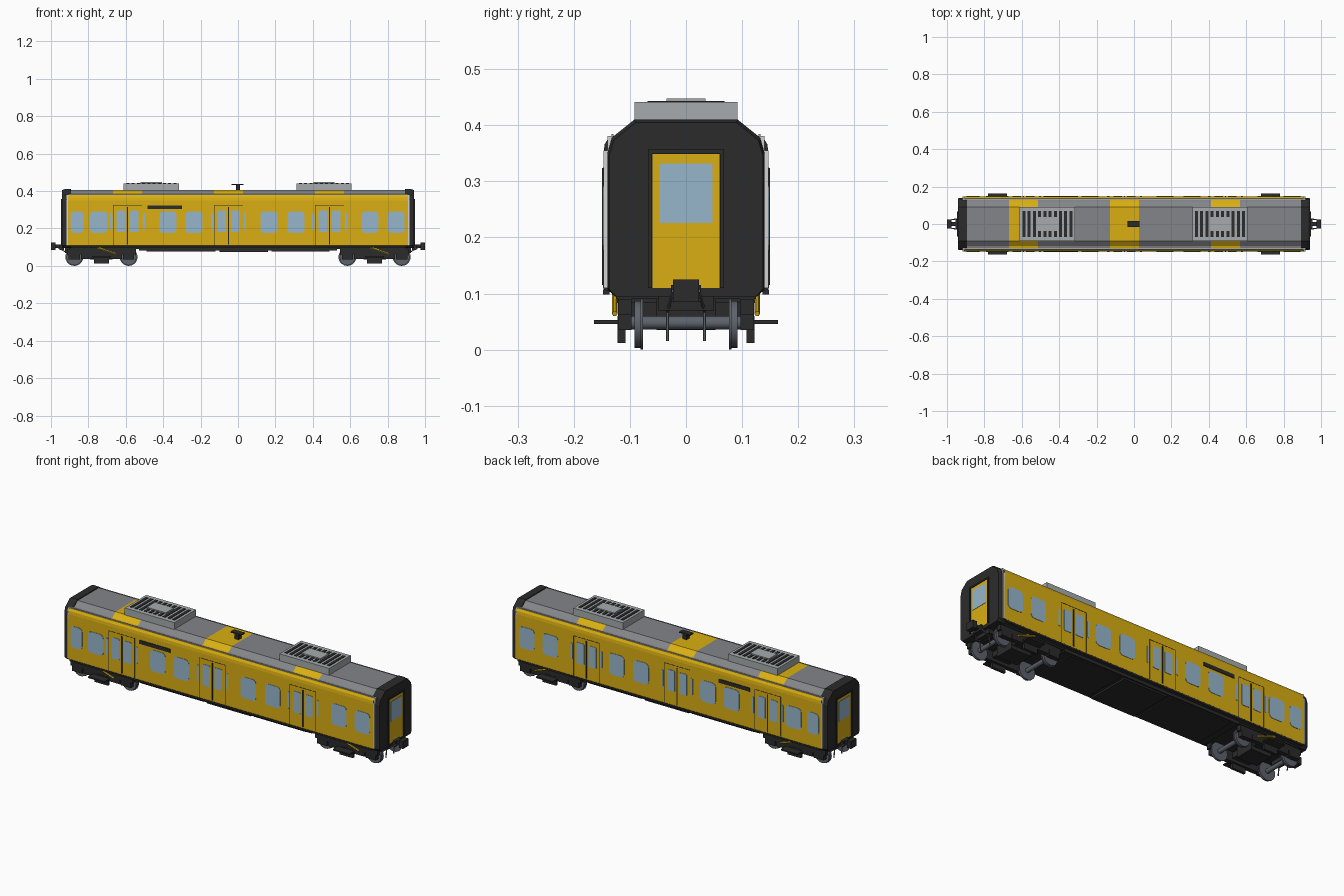
import bpy, bmesh, math
from mathutils import Matrix, Vector

if "Cube" in bpy.data.objects:
    bpy.data.objects.remove(bpy.data.objects["Cube"])


def material(name, r, g, b):
    m = bpy.data.materials.new(name)
    m.diffuse_color = (r, g, b, 1)
    m.use_nodes = True
    m.node_tree.nodes["Principled BSDF"].inputs["Base Color"].default_value = m.diffuse_color
    return m


YELLOW = material("yellow paint", 0.70, 0.43, 0.006)
ROOF = material("roof grey", 0.23, 0.235, 0.25)
LIGHT = material("light grey", 0.38, 0.41, 0.42)
BLACK = material("black", 0.024, 0.024, 0.025)
GLASS = material("pale blue glass", 0.31, 0.47, 0.60)
WHITE = material("off white", 0.65, 0.65, 0.65)
STEEL = material("wheel steel", 0.11, 0.125, 0.15)


def finish(name, bm, *mats, smooth=False):
    bmesh.ops.recalc_face_normals(bm, faces=bm.faces)
    me = bpy.data.meshes.new(name)
    bm.to_mesh(me)
    bm.free()
    for m in mats:
        me.materials.append(m)
    ob = bpy.data.objects.new(name, me)
    bpy.context.collection.objects.link(ob)
    if smooth:
        bpy.context.view_layer.objects.active = ob
        ob.select_set(True)
        bpy.ops.object.shade_smooth_by_angle(angle=math.radians(35))
        ob.select_set(False)
    return ob


def boxes(name, mat, *specs):
    """One object from boxes given as (x0, x1, y0, y1, z0, z1)."""
    bm = bmesh.new()
    for x0, x1, y0, y1, z0, z1 in specs:
        c = Vector((x0 + x1, y0 + y1, z0 + z1)) / 2
        s = Matrix.Diagonal((x1 - x0, y1 - y0, z1 - z0, 1))
        bmesh.ops.create_cube(bm, size=1, matrix=Matrix.Translation(c) @ s)
    return finish(name, bm, mat)


def loft_x(bm, rings):
    """Skin (x, [(y, z), ...]) cross-sections along x and cap both ends."""
    loops = [[bm.verts.new((x, y, z)) for y, z in pts] for x, pts in rings]
    n = len(loops[0])
    for a, b in zip(loops, loops[1:]):
        for i in range(n):
            bm.faces.new((a[i], a[(i + 1) % n], b[(i + 1) % n], b[i]))
    bm.faces.new(loops[0])
    bm.faces.new(loops[-1])


def symmetric(half):
    return half + [(-y, z) for y, z in reversed(half)]


def rounded_plate(bm, cx, cz, w, h, r, y0, y1):
    """Rounded rectangle in xz, thick between y0 and y1."""
    pts = []
    for k, (sx, sz) in enumerate(((1, 1), (-1, 1), (-1, -1), (1, -1))):
        for j in range(4):
            a = math.radians(90 * k + 30 * j)
            pts.append((cx + sx * (w / 2 - r) + r * math.cos(a),
                        cz + sz * (h / 2 - r) + r * math.sin(a)))
    a = [bm.verts.new((x, y0, z)) for x, z in pts]
    b = [bm.verts.new((x, y1, z)) for x, z in pts]
    n = len(pts)
    for i in range(n):
        bm.faces.new((a[i], a[(i + 1) % n], b[(i + 1) % n], b[i]))
    bm.faces.new(a)
    bm.faces.new(b)


def cylinder(bm, p, axis, r, length, seg=20):
    rot = Vector((0, 0, 1)).rotation_difference(Vector(axis)).to_matrix().to_4x4()
    bmesh.ops.create_cone(bm, cap_ends=True, segments=seg, radius1=r, radius2=r,
                          depth=length, matrix=Matrix.Translation(p) @ rot)


def rod(bm, a, b, r):
    a, b = Vector(a), Vector(b)
    cylinder(bm, (a + b) / 2, b - a, r, (b - a).length, 6)


DOORS = (-0.59, -0.05, 0.49)
SIDES = (-1, 1)
W = 0.147

# Car body with grey roof, yellow bands above the doors and a black underside
section = symmetric([(0.125, 0.098), (W, 0.108), (W, 0.35), (0.145, 0.366),
                     (0.137, 0.379), (0.118, 0.383), (0.09, 0.405)])
cuts = [-0.91] + [d + s * 0.077 for d in DOORS for s in SIDES] + [0.91]
bm = bmesh.new()
loft_x(bm, [(x, section) for x in cuts])
for f in bm.faces:
    c = f.calc_center_median()
    band = any(abs(c.x - d) < 0.05 for d in DOORS)
    if c.z > 0.38 and not band:
        f.material_index = 1
    elif c.z < 0.105 or abs(c.x) > 0.9:
        f.material_index = 2
finish("body", bm, YELLOW, ROOF, BLACK)

# Gutters and sills along both sides
boxes("gutters", LIGHT, *[(-0.905, 0.905, s * 0.131 - 0.002, s * 0.131 + 0.002, 0.378, 0.384)
                          for s in SIDES])
boxes("sills", BLACK, *[(-0.9, 0.9, s * 0.142 - 0.006, s * 0.142 + 0.006, 0.098, 0.107)
                        for s in SIDES])

# Black end caps, tapering slightly toward the outer face
outer = symmetric([(0.125, 0.095), (0.137, 0.108), (0.137, 0.345), (0.129, 0.373), (0.09, 0.405)])
inner = symmetric([(0.127, 0.095), (0.14, 0.108), (0.14, 0.35), (0.132, 0.378), (0.092, 0.41)])
for s in SIDES:
    bm = bmesh.new()
    loft_x(bm, [(s * 0.893, inner), (s * 0.928, inner), (s * 0.94, outer)])
    finish("end_cap", bm, BLACK)
    # End door with frame and window
    a, b = sorted((s * 0.935, s * 0.946))
    boxes("end_door_frame", BLACK, (a, b, -0.068, -0.061, 0.11, 0.357),
          (a, b, 0.061, 0.068, 0.11, 0.357), (a, b, -0.068, 0.068, 0.349, 0.357))
    a, b = sorted((s * 0.936, s * 0.942))
    boxes("end_door", YELLOW, (a, b, -0.06, 0.06, 0.11, 0.349))
    a, b = sorted((s * 0.938, s * 0.944))
    boxes("end_window", GLASS, (a, b, -0.047, 0.047, 0.226, 0.332))
    # Pale corner posts
    a, b = sorted((s * 0.906, s * 0.918))
    boxes("corner_post", WHITE, *[(a, b, t * 0.142 - 0.005, t * 0.142 + 0.005, 0.11, 0.355)
                                  for t in SIDES],
          *[(a, b, t * 0.132 - 0.008, t * 0.132 + 0.008, 0.35, 0.381) for t in SIDES])

# Side windows: (centre, width)
WINDOWS = ((-0.86, 0.07), (-0.745, 0.092), (-0.375, 0.092), (-0.235, 0.092),
           (0.165, 0.092), (0.31, 0.092), (0.705, 0.092), (0.845, 0.09))
for s in SIDES:
    bm = bmesh.new()
    for x, w in WINDOWS:
        rounded_plate(bm, x, 0.234, w, 0.115, 0.02, s * (W - 0.002), s * (W + 0.002))
    for d in DOORS:
        for t in SIDES:
            rounded_plate(bm, d + t * 0.036, 0.238, 0.045, 0.115, 0.006,
                          s * (W - 0.002), s * (W + 0.002))
            rounded_plate(bm, d + t * 0.088, 0.238, 0.012, 0.09, 0.004,
                          s * (W - 0.002), s * (W + 0.002))
    finish("side_windows", bm, GLASS)
    # Door seams, thin door outlines and the dark destination panel
    y0, y1 = sorted((s * (W - 0.002), s * (W + 0.003)))
    boxes("door_seams", BLACK, *[(d - 0.003, d + 0.003, y0, y1, 0.115, 0.315) for d in DOORS])
    y1b = sorted((s * (W - 0.002), s * (W + 0.001)))
    lines = []
    for d in DOORS:
        lines += [(d + t * 0.077 - 0.001, d + t * 0.077 + 0.001, *y1b, 0.11, 0.325) for t in SIDES]
        lines.append((d - 0.077, d + 0.077, *y1b, 0.323, 0.325))
    boxes("door_outlines", BLACK, *lines)
    boxes("side_panel", BLACK, (-0.485, -0.30, y0, y1, 0.304, 0.324))

# Roof air units with slatted grilles
for cx in (-0.463, 0.46):
    boxes("air_unit", LIGHT, (cx - 0.148, cx + 0.148, -0.092, 0.092, 0.39, 0.441))
    slots = []
    for i in range(10):
        x = cx - 0.126 + i * 0.028
        if abs(x - cx) < 0.06:
            slots += [(x - 0.008, x + 0.008, t * 0.053 - 0.016, t * 0.053 + 0.016, 0.438, 0.4435)
                      for t in SIDES]
        else:
            slots.append((x - 0.008, x + 0.008, -0.069, 0.069, 0.438, 0.4435))
    boxes("air_unit_slots", BLACK, *slots)
    boxes("air_unit_hatch", LIGHT, (cx - 0.057, cx + 0.057, -0.035, 0.035, 0.438, 0.448))

# Roof antenna
boxes("antenna", BLACK, (-0.012, 0.012, -0.012, 0.012, 0.40, 0.435),
      (-0.034, 0.03, -0.015, 0.015, 0.433, 0.439))

# Underfloor equipment
boxes("underfloor", BLACK, (-0.90, 0.90, -0.125, 0.125, 0.09, 0.1),
      (-0.53, 0.53, -0.128, 0.128, 0.083, 0.1), (-0.49, -0.12, -0.12, 0.12, 0.077, 0.09),
      (-0.10, 0.16, -0.12, 0.12, 0.074, 0.09), (0.18, 0.49, -0.12, 0.12, 0.077, 0.09))

# Bogies
for cx in (-0.73, 0.73):
    frame = [(cx - 0.06, cx + 0.06, -0.053, 0.053, 0.035, 0.095),
             (cx - 0.05, cx + 0.05, -0.11, 0.11, 0.055, 0.085)]
    for t in SIDES:
        y = t * 0.109
        frame += [(cx - 0.185, cx + 0.185, y - 0.012, y + 0.012, 0.062, 0.09),
                  (cx - 0.11, cx + 0.11, y - 0.012, y + 0.012, 0.038, 0.065),
                  (cx - 0.04, cx + 0.04, t * 0.115 - 0.007, t * 0.115 + 0.007, 0.012, 0.06),
                  (cx - 0.05, cx + 0.05, t * 0.14 - 0.024, t * 0.14 + 0.024, 0.046, 0.053)]
        frame += [(cx + u * 0.145 - 0.03, cx + u * 0.145 + 0.03, y - 0.012, y + 0.012, 0.035, 0.07)
                  for u in SIDES]
    boxes("bogie_frame", BLACK, *frame)
    bm = bmesh.new()
    for u in SIDES:
        ax = cx + u * 0.145
        cylinder(bm, (ax, 0, 0.048), (0, 1, 0), 0.012, 0.21, 12)
        for t in SIDES:
            cylinder(bm, (ax, t * 0.085, 0.045), (0, 1, 0), 0.042, 0.014)
            cylinder(bm, (ax, t * 0.079, 0.048), (0, 1, 0), 0.048, 0.005)
    finish("wheelsets", bm, STEEL, smooth=True)
    # Yellow dampers
    bm = bmesh.new()
    for t in SIDES:
        rod(bm, (cx - 0.02, t * 0.127, 0.098), (cx + 0.08, t * 0.127, 0.064), 0.005)
    finish("dampers", bm, YELLOW)

# Couplers with hoses
for s in SIDES:
    x = lambda a, b: sorted((s * a, s * b))
    boxes("coupler", BLACK, (*x(0.90, 0.98), -0.012, 0.012, 0.095, 0.115),
          (*x(0.975, 1.0), -0.023, 0.023, 0.085, 0.125),
          (*x(0.93, 0.955), -0.027, 0.027, 0.085, 0.115),
          (*x(0.88, 0.925), -0.05, 0.05, 0.07, 0.098))
    bm = bmesh.new()
    for t in SIDES:
        rod(bm, (s * 0.975, t * 0.023, 0.105), (s * 0.91, t * 0.033, 0.068), 0.003)
        rod(bm, (s * 0.91, t * 0.033, 0.07), (s * 0.905, t * 0.033, 0.016), 0.003)
    finish("coupler_hoses", bm, STEEL)
